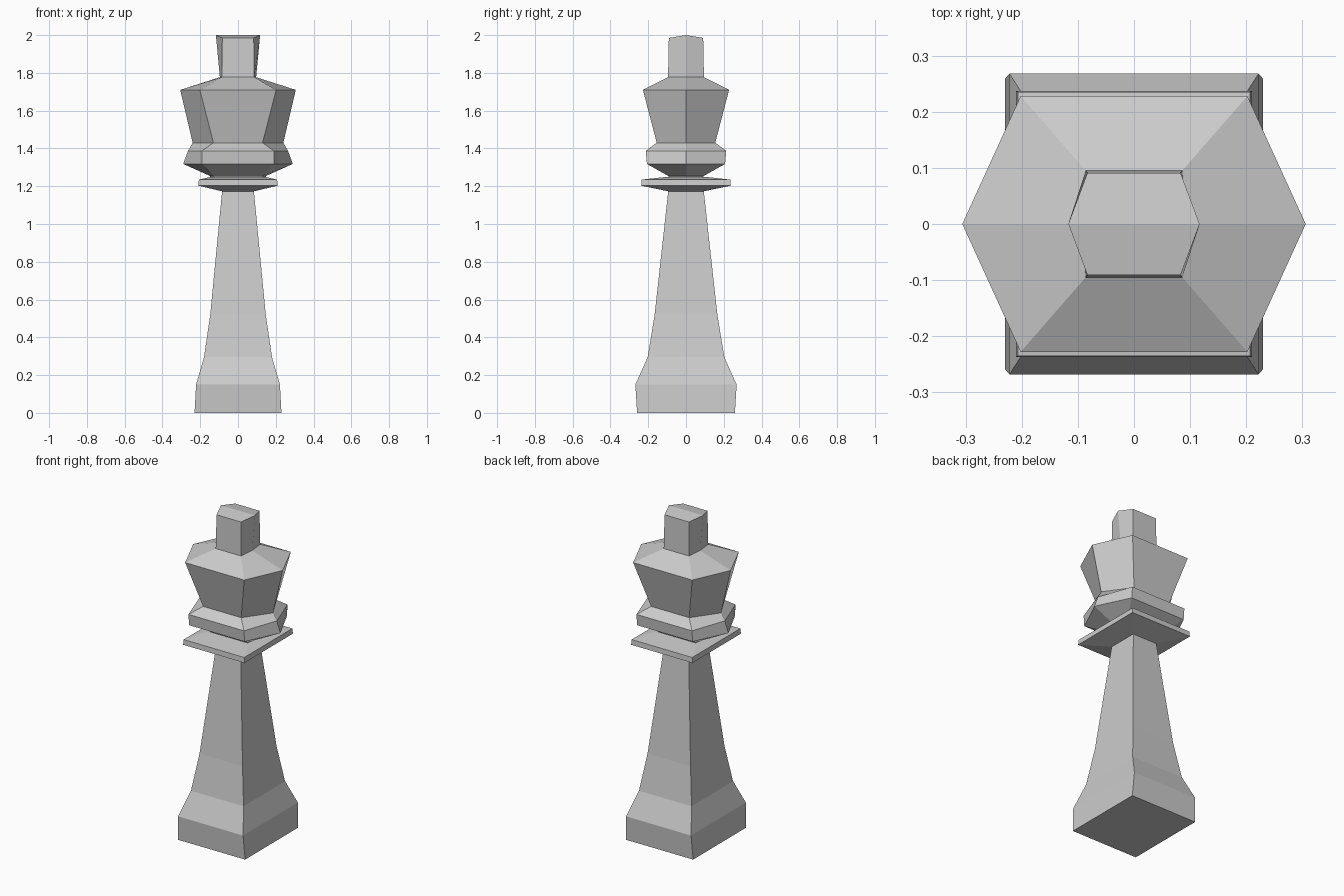
import bpy

if "Cube" in bpy.data.objects:
    bpy.data.objects.remove(bpy.data.objects["Cube"])


def rect(hx, hy, z):
    return [(-hx, -hy, z), (hx, -hy, z), (hx, hy, z), (-hx, hy, z)]


def hexa(a, b, c, z, rise=0.0):
    # Hexagon with points on the x axis; rise lifts those two points
    return [(-a, 0, z + rise), (-b, -c, z), (b, -c, z),
            (a, 0, z + rise), (b, c, z), (-b, c, z)]


def loft(name, rings, ridge=False):
    n = len(rings[0])
    verts = [v for r in rings for v in r]
    faces = [tuple(reversed(range(n)))]
    for k in range(len(rings) - 1):
        o = k * n
        for i in range(n):
            j = (i + 1) % n
            faces.append((o + i, o + j, o + n + j, o + n + i))
    t = len(verts) - n
    if ridge:  # cap folded along the x axis
        faces += [(t, t + 1, t + 2, t + 3), (t + 3, t + 4, t + 5, t)]
    else:
        faces.append(tuple(range(t, t + n)))
    mesh = bpy.data.meshes.new(name)
    mesh.from_pydata(verts, [], faces)
    mesh.update()
    obj = bpy.data.objects.new(name, mesh)
    bpy.context.collection.objects.link(obj)
    return obj


# Four-sided foot and tapering stem
loft("base_and_stem", [rect(*p) for p in (
    (0.23, 0.259, 0.0), (0.222, 0.268, 0.15), (0.18, 0.203, 0.295),
    (0.147, 0.166, 0.52), (0.084, 0.094, 1.175))])

# Thin square collar
loft("collar", [rect(*p) for p in (
    (0.084, 0.094, 1.173), (0.21, 0.237, 1.203),
    (0.207, 0.235, 1.235), (0.14, 0.10, 1.25))])

# Six-sided lower ring, flared head and finial
loft("head", [
    hexa(0.145, 0.13, 0.09, 1.245),
    hexa(0.15, 0.13, 0.095, 1.255),
    hexa(0.29, 0.19, 0.207, 1.318),
    hexa(0.265, 0.19, 0.213, 1.387),
    hexa(0.24, 0.13, 0.155, 1.43),
    hexa(0.306, 0.202, 0.228, 1.71),
    hexa(0.096, 0.086, 0.095, 1.777),
    hexa(0.117, 0.083, 0.091, 1.985, 0.015)], ridge=True)
